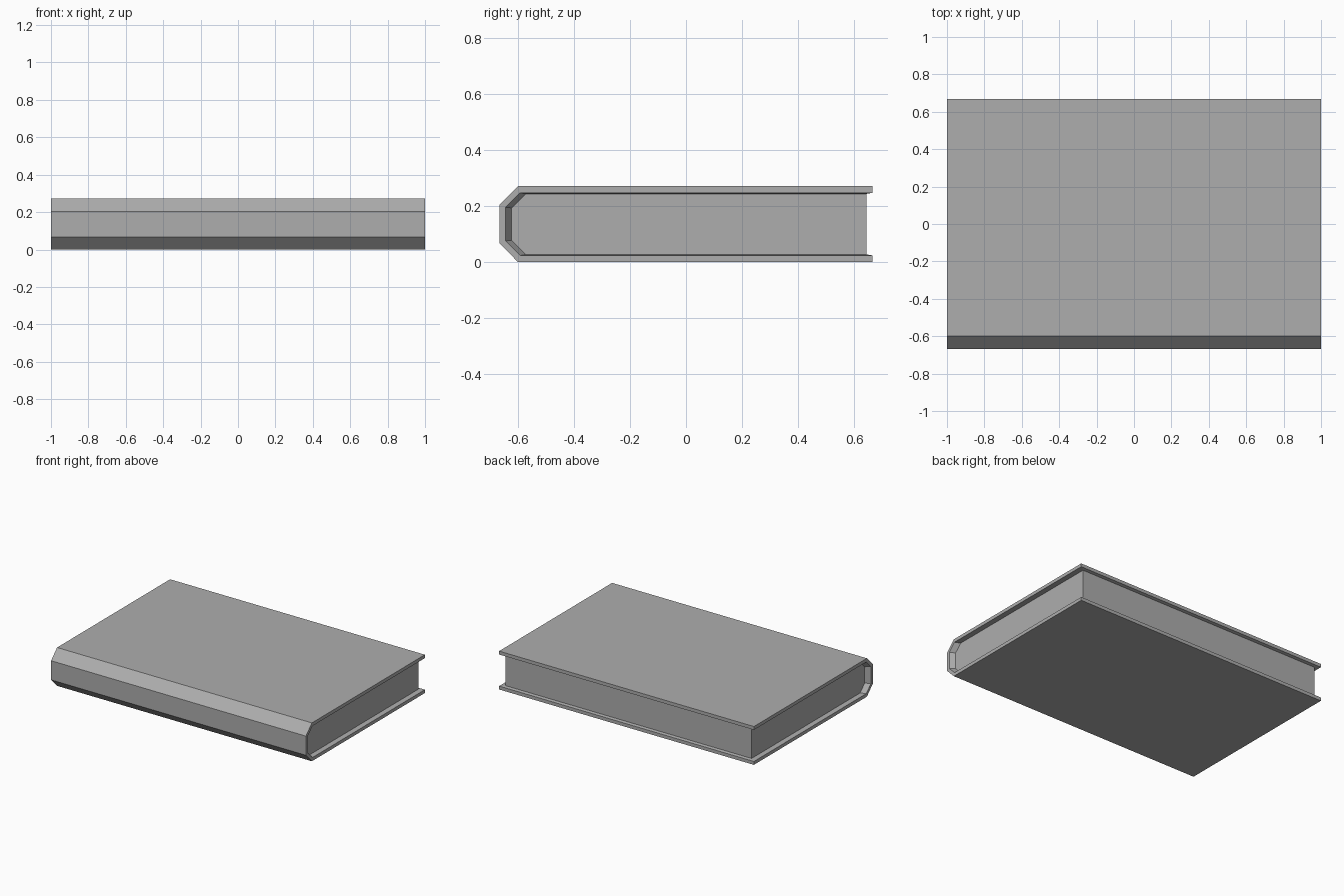
import bpy
import bmesh

cube = bpy.data.objects.get("Cube")
if cube:
    bpy.data.objects.remove(cube, do_unlink=True)

MID = 0.136      # half the book's height
SHRINK = 0.966   # page block size relative to the cover's inner rim
GREY = (0.42, 0.42, 0.42, 1)

grey = bpy.data.materials.new("plain grey")
grey.use_nodes = True
grey.diffuse_color = GREY
grey.node_tree.nodes["Principled BSDF"].inputs["Base Color"].default_value = GREY


def profile(back, bend, spine, half_flat, half_height):
    """C-shaped section (y, z about the middle), open at the back."""
    lower = [(back, -half_height), (bend, -half_height), (spine, -half_flat)]
    return lower + [(y, -z) for y, z in reversed(lower)]


def ring(bm, section, x, scale=1):
    return [bm.verts.new((x * scale, y * scale, MID + z * scale)) for y, z in section]


def strip(bm, a, b):
    """Quads between two open rows of vertices."""
    for i in range(len(a) - 1):
        bm.faces.new((a[i], a[i + 1], b[i + 1], b[i]))


def finish(bm, name):
    bmesh.ops.recalc_face_normals(bm, faces=bm.faces[:])
    mesh = bpy.data.meshes.new(name)
    bm.to_mesh(mesh)
    bm.free()
    mesh.materials.append(grey)
    obj = bpy.data.objects.new(name, mesh)
    bpy.context.collection.objects.link(obj)


outer = profile(0.667, -0.6, -0.667, 0.068, MID)
inner = profile(0.667, -0.593, -0.645, 0.06, 0.112)

# Cover: outer skin, flat rim, and lining sloping in to the page block
bm = bmesh.new()
ends = []
for x in (-1, 1):
    rows = [ring(bm, outer, x), ring(bm, inner, x), ring(bm, inner, x, SHRINK)]
    strip(bm, rows[0], rows[1])
    strip(bm, rows[1], rows[2])
    ends.append(rows)
left, right = ends
strip(bm, left[0], right[0])
for k in (0, -1):  # lower and upper back edges
    strip(bm, [r[k] for r in left], [r[k] for r in right])
finish(bm, "cover")

# Page block: closed prism filling the lining
bm = bmesh.new()
a, b = (ring(bm, inner, x, SHRINK) for x in (-1, 1))
bm.faces.new(a)
bm.faces.new(b)
strip(bm, a + a[:1], b + b[:1])
finish(bm, "pages")
